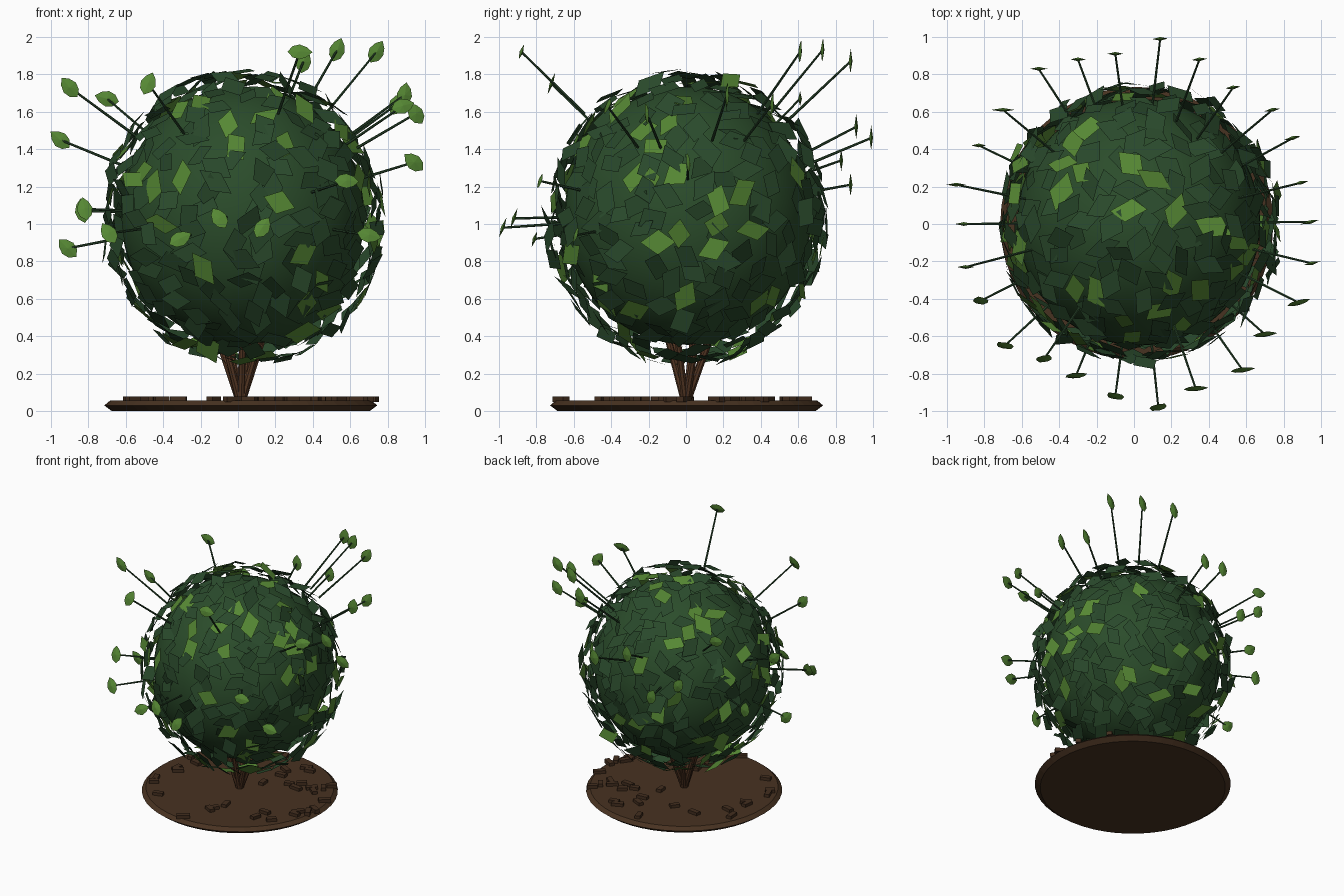
import bpy, bmesh, math, random
from mathutils import Vector, Matrix

if "Cube" in bpy.data.objects:
    bpy.data.objects.remove(bpy.data.objects["Cube"])

random.seed(11)


def material(name, rgb):
    m = bpy.data.materials.new(name)
    m.diffuse_color = (*rgb, 1)
    m.use_nodes = True
    m.node_tree.nodes["Principled BSDF"].inputs["Base Color"].default_value = m.diffuse_color
    return m


CORE = material("core green", (0.024, 0.073, 0.024))
DARK = material("dark leaf green", (0.022, 0.066, 0.024))
LIGHT = material("light leaf green", (0.092, 0.245, 0.034))
SHOOT = material("shoot green", (0.022, 0.062, 0.024))
SOIL = material("soil brown", (0.064, 0.032, 0.015))
CHIP = material("chip brown", (0.056, 0.027, 0.013))
BARK = material("bark brown", (0.090, 0.038, 0.017))


def finish(name, bm, mats, smooth=False):
    me = bpy.data.meshes.new(name)
    bm.to_mesh(me)
    bm.free()
    ob = bpy.data.objects.new(name, me)
    bpy.context.collection.objects.link(ob)
    for m in mats:
        me.materials.append(m)
    for p in me.polygons:
        p.use_smooth = smooth
    return ob


def rod(bm, a, b, r1, r2, sides):
    d = b - a
    mat = Matrix.Translation((a + b) / 2) @ d.to_track_quat('Z', 'Y').to_matrix().to_4x4()
    bmesh.ops.create_cone(bm, cap_ends=True, segments=sides, radius1=r1, radius2=r2,
                          depth=d.length, matrix=mat)


# soil disc: stacked rings with a bulging rim
bm = bmesh.new()
rings = []
for r, z in [(0.69, 0.0), (0.73, 0.03), (0.70, 0.055)]:
    rings.append([bm.verts.new((0.015 + r * math.cos(i * math.tau / 48),
                                0.003 + r * math.sin(i * math.tau / 48), z)) for i in range(48)])
bm.faces.new(rings[0][::-1])
bm.faces.new(rings[-1])
for lo, hi in zip(rings, rings[1:]):
    for i in range(48):
        j = (i + 1) % 48
        bm.faces.new((lo[i], lo[j], hi[j], hi[i]))
finish("soil_disc", bm, [SOIL])

# bark chips lying on the soil
bm = bmesh.new()
for i in range(34):
    a, r = random.uniform(0, math.tau), 0.69 * math.sqrt(random.uniform(0.06, 1))
    m = (Matrix.Translation((0.015 + r * math.cos(a), r * math.sin(a), 0.064))
         @ Matrix.Rotation(random.uniform(0, math.pi), 4, 'Z')
         @ Matrix.Diagonal((random.uniform(0.07, 0.10), 0.04, 0.03, 1)))
    bmesh.ops.create_cube(bm, size=1, matrix=m)
finish("bark_chips", bm, [CHIP])

# woody stems fanning up into the foliage
bm = bmesh.new()
for i in range(7):
    a = i * math.tau / 7 + 0.3
    base = Vector((0.015 + 0.006 * math.cos(a), 0.006 * math.sin(a), 0.05))
    rod(bm, base, Vector((0.015 + 0.18 * math.cos(a), 0.03 + 0.17 * math.sin(a), 0.55)),
        0.021, 0.016, 8)
finish("woody_stems", bm, [BARK])

# smooth inner foliage mass
bm = bmesh.new()
bmesh.ops.create_uvsphere(bm, u_segments=48, v_segments=32, radius=1)
bmesh.ops.transform(bm, verts=bm.verts, matrix=Matrix.Translation((0.025, 0.01, 1.045))
                    @ Matrix.Diagonal((0.65, 0.66, 0.69, 1)))
finish("foliage_core", bm, [CORE], True)

# clipped outer leaves: flat diamonds spread evenly over a shell
bm = bmesh.new()
N = 420
for i in range(N):
    z = 1 - 2 * (i + 0.5) / N
    a = i * 2.39996 + random.uniform(-0.12, 0.12)
    s = math.sqrt(1 - z * z)
    n = Vector((s * math.cos(a), s * math.sin(a), z))
    k = random.uniform(0.95, 1.02)
    pos = Vector((0.03 + n.x * 0.745 * k, 0.01 + n.y * 0.74 * k, 1.035 + n.z * 0.78 * k))
    m = (Matrix.Translation(pos) @ n.to_track_quat('Z', 'Y').to_matrix().to_4x4()
         @ Matrix.Rotation(random.uniform(0, math.tau), 4, 'Z')
         @ Matrix.Rotation(random.gauss(0, 0.2), 4, 'X')
         @ Matrix.Rotation(random.gauss(0, 0.2), 4, 'Y'))
    l, w = random.uniform(0.08, 0.11), random.uniform(0.055, 0.075)
    skew = random.uniform(-0.03, 0.03)
    f = bm.faces.new([bm.verts.new(m @ Vector(c)) for c in
                      [(-l, 0, 0), (skew, -w, 0), (l, 0, 0), (-skew, w, 0)]])
    f.material_index = int(random.random() < 0.21)
finish("outer_leaves", bm, [DARK, LIGHT])

# long stray shoots, each ending in one pointed leaf: tip x, y, z and leaf angle
TIPS = [(0.14, 0.99, 1.46, 80), (-0.10, 0.91, 1.52, 90), (-0.30, 0.88, 1.21, 110),
        (-0.51, 0.83, 1.34, 120), (-0.70, 0.61, 1.67, 165), (-0.83, 0.42, 1.07, 100),
        (-0.95, 0.21, 1.45, 140), (-0.91, 0.0, 0.87, 135), (-0.90, -0.23, 1.73, 130),
        (-0.82, -0.41, 1.08, 100), (-0.69, -0.65, 0.95, 120), (-0.48, -0.72, 1.20, 70),
        (-0.47, 0.35, 1.75, 70),
        (-0.31, -0.81, 0.92, 30), (-0.10, -0.92, 1.03, 120), (0.13, -0.98, 0.98, 60),
        (0.33, -0.88, 1.92, 0), (0.58, -0.78, 1.23, 0), (0.70, -0.59, 0.94, -10),
        (0.88, -0.42, 1.63, 20), (0.95, -0.21, 1.59, 125), (0.94, 0.01, 1.33, 140),
        (0.89, 0.22, 1.69, 80), (0.85, 0.46, 1.64, 60), (0.74, 0.61, 1.92, 60),
        (0.53, 0.73, 1.93, 70), (0.35, 0.88, 1.87, 80)]
TIPS[11] = (-0.48, -0.72, 1.75, 70)
del TIPS[12]
shoots, leaves = bmesh.new(), bmesh.new()
OUTLINE = [(-0.065, 0), (-0.038, 0.032), (0, 0.042), (0.038, 0.028), (0.068, 0)]
for x, y, z, angle in TIPS:
    tip = Vector((x, y, z))
    centre = Vector((0.025, 0.01, 1.05))
    rod(shoots, centre.lerp(tip, 0.62), tip, 0.008, 0.006, 6)
    # leaf faces the front, turned to its own angle
    t = math.radians(angle)
    along = Vector((math.cos(t), 0, math.sin(t)))
    face = Vector((-0.25 * max(x, 0), 1, -0.35 if y < -0.4 else 0.0))
    along = (along - face * along.dot(face) / face.length_squared).normalized()
    face.normalize()
    side = along.cross(face)
    p = [tip + along * a + side * b for a, b in OUTLINE]
    q = [tip + along * a - side * b for a, b in OUTLINE[-2:0:-1]]
    rim = [leaves.verts.new(v) for v in p + q]
    for sgn in (-1, 1):
        mid = leaves.verts.new(tip + face * 0.01 * sgn)
        for i in range(len(rim)):
            leaves.faces.new((rim[i], rim[(i + 1) % len(rim)], mid))
bmesh.ops.recalc_face_normals(leaves, faces=leaves.faces)
finish("stray_shoots", shoots, [SHOOT])
finish("shoot_leaves", leaves, [LIGHT])
